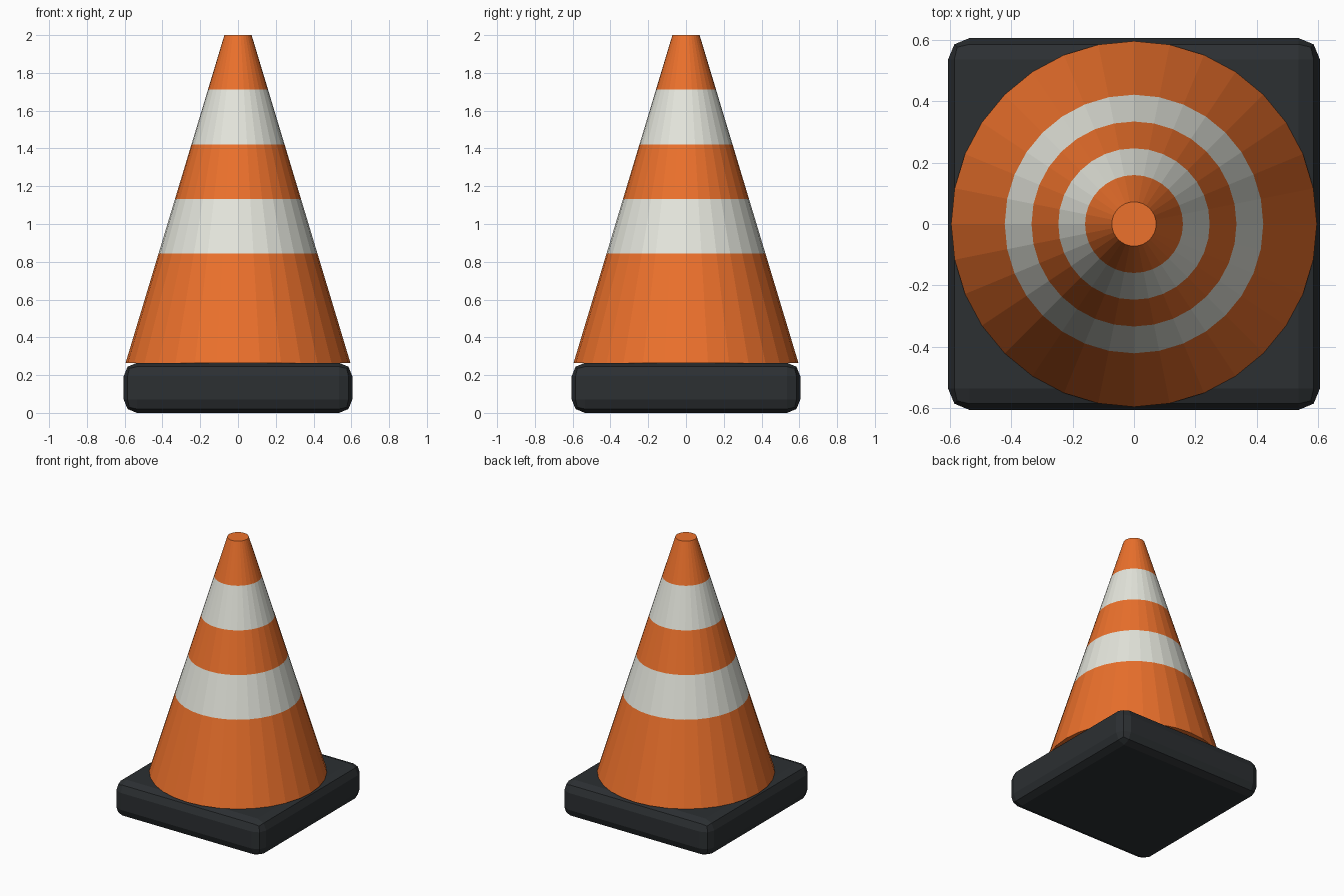
import bpy, bmesh
from math import sin, cos, tau

cube = bpy.data.objects.get("Cube")
if cube:
    bpy.data.objects.remove(cube, do_unlink=True)


def material(name, rgb):
    mat = bpy.data.materials.new(name)
    mat.use_nodes = True
    mat.diffuse_color = (*rgb, 1)
    bsdf = mat.node_tree.nodes["Principled BSDF"]
    bsdf.inputs["Base Color"].default_value = (*rgb, 1)
    bsdf.inputs["Roughness"].default_value = 0.6
    return mat


def add_object(name, bm, mats):
    bmesh.ops.recalc_face_normals(bm, faces=bm.faces)
    mesh = bpy.data.meshes.new(name)
    bm.to_mesh(mesh)
    bm.free()
    for mat in mats:
        mesh.materials.append(mat)
    obj = bpy.data.objects.new(name, mesh)
    bpy.context.collection.objects.link(obj)
    return obj


orange = material("orange plastic", (0.84, 0.165, 0.025))
white = material("reflective white", (0.78, 0.79, 0.72))
black = material("black rubber", (0.025, 0.029, 0.032))

BASE_TOP, TOP = 0.265, 2.0
BASE_WIDTH = 1.21
SIDES = 32
R_BOTTOM, R_TOP = 0.595, 0.072

# Square rubber base with rounded edges
bm = bmesh.new()
bmesh.ops.create_cube(bm, size=1)
bmesh.ops.scale(bm, vec=(BASE_WIDTH, BASE_WIDTH, BASE_TOP), verts=bm.verts)
bmesh.ops.translate(bm, vec=(0, 0, BASE_TOP / 2), verts=bm.verts)
bmesh.ops.bevel(bm, geom=bm.edges[:], offset=0.07, segments=2,
                profile=0.5, affect='EDGES')
add_object("base", bm, [black])

# Tapered cone: rings at the stripe borders, bands alternate in colour
bm = bmesh.new()
rings = []
for t in (0, 2 / 6, 3 / 6, 4 / 6, 5 / 6, 1):
    r = R_BOTTOM + (R_TOP - R_BOTTOM) * t
    z = BASE_TOP + (TOP - BASE_TOP) * t
    rings.append([bm.verts.new((r * cos(tau * i / SIDES), r * sin(tau * i / SIDES), z))
                  for i in range(SIDES)])
for band, (low, high) in enumerate(zip(rings, rings[1:])):
    for i in range(SIDES):
        j = (i + 1) % SIDES
        face = bm.faces.new((low[i], low[j], high[j], high[i]))
        face.material_index = band % 2
# Flat caps
bm.faces.new(rings[0])
bm.faces.new(rings[-1])
add_object("cone", bm, [orange, white])
